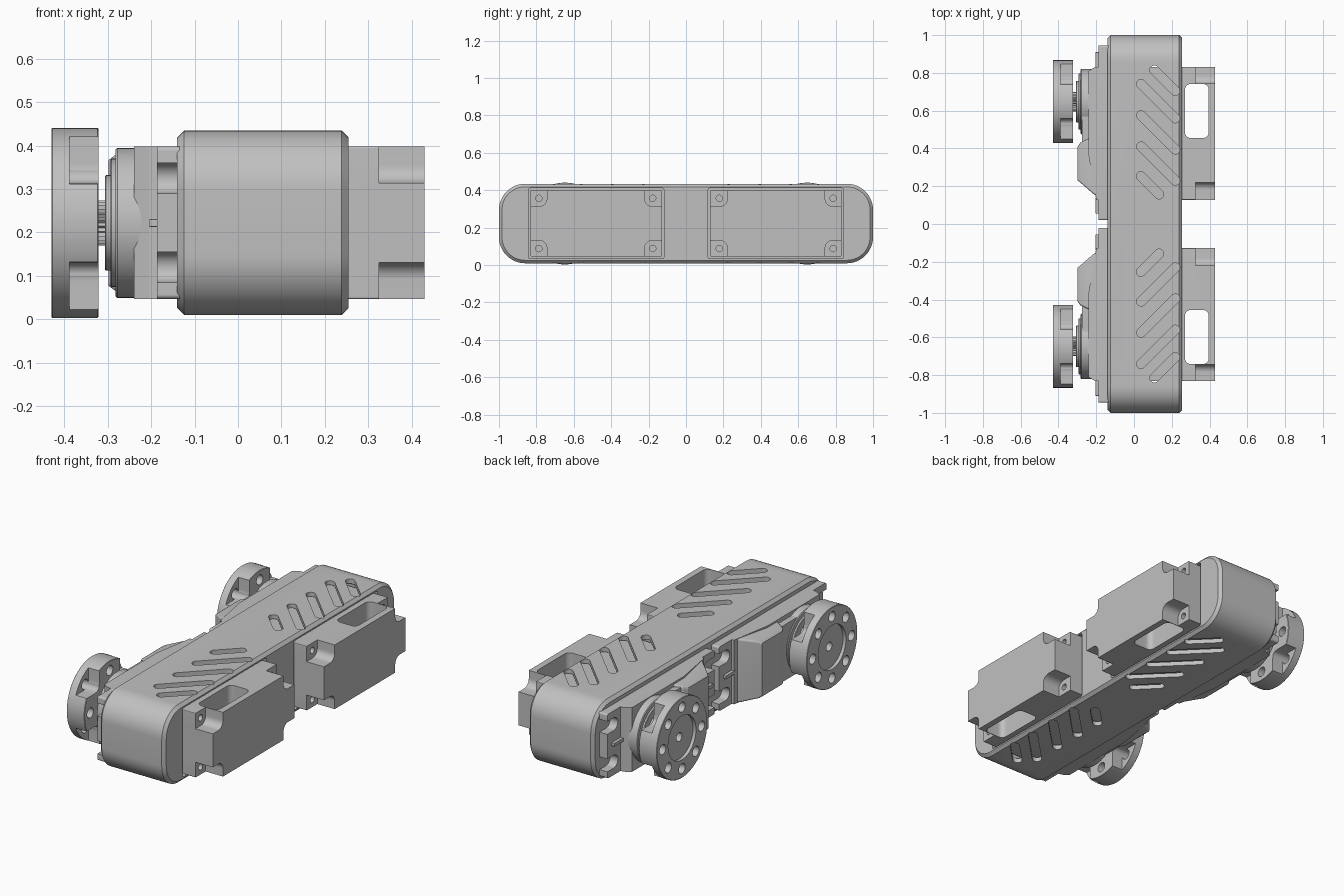
import bpy, bmesh
from math import sin, cos, pi, radians
from mathutils import Matrix

cube = bpy.data.objects.get("Cube")
if cube:
    bpy.data.objects.remove(cube)

grey = bpy.data.materials.new("plain grey")
grey.use_nodes = True
grey.diffuse_color = (0.53, 0.53, 0.53, 1)
grey.node_tree.nodes["Principled BSDF"].inputs["Base Color"].default_value = (0.53, 0.53, 0.53, 1)

MID = 0.222        # height of the servo axis
AXLE = 0.648       # distance of each wheel axle from the middle
ALONG_X = Matrix(((0, 0, 1), (1, 0, 0), (0, 1, 0))).to_4x4()


def outline(u, v, hu, hv, r, seg=12):
    """Rounded rectangle; a circle when r equals both half sizes."""
    pts = []
    for k, (su, sv) in enumerate([(1, 1), (-1, 1), (-1, -1), (1, -1)]):
        for i in range(seg + 1):
            a = pi / 2 * (k + i / seg)
            pts.append((u + su * (hu - r) + r * cos(a), v + sv * (hv - r) + r * sin(a)))
    return pts


def loft(name, rings, matrix=ALONG_X):
    """Skin a list of (position, outline) along the local z axis."""
    bm = bmesh.new()
    loops = [[bm.verts.new((p[0], p[1], w)) for p in pts] for w, pts in rings]
    for a, b in zip(loops, loops[1:]):
        for i in range(len(a)):
            j = (i + 1) % len(a)
            bm.faces.new((a[i], a[j], b[j], b[i]))
    bm.faces.new(loops[0][::-1])
    bm.faces.new(loops[-1])
    bmesh.ops.remove_doubles(bm, verts=bm.verts, dist=1e-5)
    bmesh.ops.transform(bm, matrix=matrix, verts=bm.verts)
    bmesh.ops.recalc_face_normals(bm, faces=bm.faces)
    mesh = bpy.data.meshes.new(name)
    bm.to_mesh(mesh)
    bm.free()
    mesh.materials.append(grey)
    ob = bpy.data.objects.new(name, mesh)
    bpy.context.collection.objects.link(ob)
    return ob


def block(name, x0, x1, y0, y1, z0, z1, r=0.01):
    o = outline((y0 + y1) / 2, (z0 + z1) / 2, (y1 - y0) / 2, (z1 - z0) / 2, r)
    return loft(name, [(x0, o), (x1, o)])


def disc(name, x0, x1, y, z, r, bevel=0.0):
    big, small = outline(y, z, r, r, r), outline(y, z, r - bevel, r - bevel, r - bevel)
    if not bevel:
        return loft(name, [(x0, big), (x1, big)])
    return loft(name, [(x0, small), (x0 + bevel, big), (x1 - bevel, big), (x1, small)])


def cut(ob, cutters):
    """Subtract the cutters, bake the result and remove them."""
    for c in cutters:
        c.hide_render = True
        m = ob.modifiers.new("cut", "BOOLEAN")
        m.object, m.operation, m.solver = c, "DIFFERENCE", "EXACT"
    dg = bpy.context.evaluated_depsgraph_get()
    mesh = bpy.data.meshes.new_from_object(ob.evaluated_get(dg))
    ob.modifiers.clear()
    ob.data = mesh
    for c in cutters:
        bpy.data.objects.remove(c)
    return ob


def smooth(ob):
    bpy.ops.object.select_all(action="DESELECT")
    ob.select_set(True)
    bpy.context.view_layer.objects.active = ob
    bpy.ops.object.shade_smooth_by_angle(angle=radians(28))


# Housing: rounded block with chamfered rims, servo bays and slanted vents
def rim(d):
    return outline(0, MID, 1 - d, 0.2125 - d, 0.14 - d)


housing = loft("housing", [(-0.14, rim(0.016)), (-0.124, rim(0)), (0.239, rim(0)), (0.255, rim(0.016))])
cutters = []
for s in (1, -1):
    a, b = sorted((s * 0.118, s * 0.842))
    cutters.append(block("bay", -0.1, 0.3, a, b, 0.034, 0.411))
    vents = [(0.163, 0.76, 0.08), (0.128, 0.65, 0.13), (0.128, 0.485, 0.13),
             (0.128, 0.32, 0.13), (0.085, 0.205, 0.07)]
    for x, y, half in vents:
        o = outline(0, 0, half + 0.022, 0.024, 0.024)
        m = Matrix.Translation((x, s * y, 0)) @ Matrix.Rotation(-s * pi / 4, 4, "Z")
        cutters.append(loft("vent", [(-0.1, o), (0.6, o)], m))
smooth(cut(housing, cutters))

parts = []
lo, hi = 0.047, 0.398

# Servo case with a cable window, corner notches and screw holes
case = block("servo_case", -0.15, 0.43, 0.128, 0.832, lo, hi, 0.004)
window = outline(0.3325, 0.598, 0.0625, 0.143, 0.03)
cutters = [loft("window", [(-0.1, window), (0.6, window)], Matrix())]
for y, sy in ((0.787, 1), (0.178, -1)):
    for z, sz in ((0.357, 1), (0.088, -1)):
        ya, yb = sorted((y - sy * 0.043, y + sy * 0.12))
        za, zb = sorted((z - sz * 0.043, z + sz * 0.12))
        cutters.append(block("notch", 0.325, 0.5, ya, yb, za, zb, 0.04))
        cutters.append(disc("screw_hole", 0.28, 0.4, y, z, 0.017))
parts.append(cut(case, cutters))

# Mounting flange with open screw slots and stiffening ribs
flange = block("servo_flange", -0.187, -0.135, 0.02, 0.946, lo, hi, 0.01)
cutters = []
for ya, yb in ((-0.1, 0.11), (0.856, 1.06)):
    for z in (0.12, 0.325):
        cutters.append(block("slot", -0.25, -0.139, ya, yb, z - 0.035, z + 0.035, 0.0349))
parts.append(cut(flange, cutters))
for i, (ya, yb) in enumerate(((0.055, 0.14), (0.82, 0.91))):
    parts.append(block("flange_rib_%d" % i, -0.204, -0.18, ya, yb, MID - 0.009, MID + 0.009, 0.002))

# Gear cover: shallow wedge, tapered motor cover and round gear cover
wedge = [(-0.14, 0.128), (-0.2, 0.128), (-0.24, 0.36), (-0.24, 0.81), (-0.205, 0.832), (-0.14, 0.832)]
parts.append(loft("cover_base", [(lo, wedge), (hi, wedge)], Matrix()))
parts.append(loft("motor_cover", [
    (-0.19, outline(0.31, MID, 0.165, 0.174, 0.01)),
    (-0.21, outline(0.31, MID, 0.155, 0.174, 0.01)),
    (-0.285, outline(0.325, MID, 0.105, 0.155, 0.01)),
    (-0.298, outline(0.32, MID, 0.09, 0.145, 0.01))]))
parts.append(block("gear_bridge", -0.275, -0.2, 0.36, AXLE, 0.07, 0.375))
parts.append(disc("gear_cover", -0.282, -0.2, AXLE, MID, 0.173, 0.004))
parts.append(disc("gear_cover_step", -0.294, -0.27, AXLE, MID, 0.148, 0.003))
parts.append(disc("bearing_boss", -0.307, -0.28, AXLE, MID, 0.11, 0.003))

# Splined output shaft
teeth = [(AXLE + r * cos(i * pi / 24), MID + r * sin(i * pi / 24))
         for i in range(48) for r in [0.052 if i % 2 else 0.045]]
parts.append(loft("output_shaft", [(-0.33, teeth), (-0.3, teeth)]))

# Wheel hub: recessed front, ring of holes, four pockets behind
hub = disc("wheel_hub", -0.43, -0.322, AXLE, MID, 0.219, 0.002)
cutters = [disc("recess", -0.5, -0.412, AXLE, MID, 0.12),
           disc("centre_hole", -0.45, -0.345, AXLE, MID, 0.024)]
for sy in (1, -1):
    for sz in (1, -1):
        ya, yb = sorted((AXLE + sy * 0.09, AXLE + sy * 0.3))
        za, zb = sorted((MID + sz * 0.09, MID + sz * 0.3))
        cutters.append(block("pocket", -0.388, -0.25, ya, yb, za, zb, 0.045))
for k in range(8):
    a = k * pi / 4
    cutters.append(disc("bolt_hole", -0.5, -0.2, AXLE + 0.168 * cos(a), MID + 0.168 * sin(a), 0.027))
parts.append(cut(hub, cutters))

# Mirror the whole servo and hub to the front half
for ob in parts:
    smooth(ob)
    twin = ob.copy()
    twin.data = ob.data.copy()
    twin.data.transform(Matrix.Scale(-1, 4, (0, 1, 0)))
    twin.data.flip_normals()
    twin.name = "front_" + ob.name
    ob.name = "rear_" + ob.name
    bpy.context.collection.objects.link(twin)
    smooth(twin)
